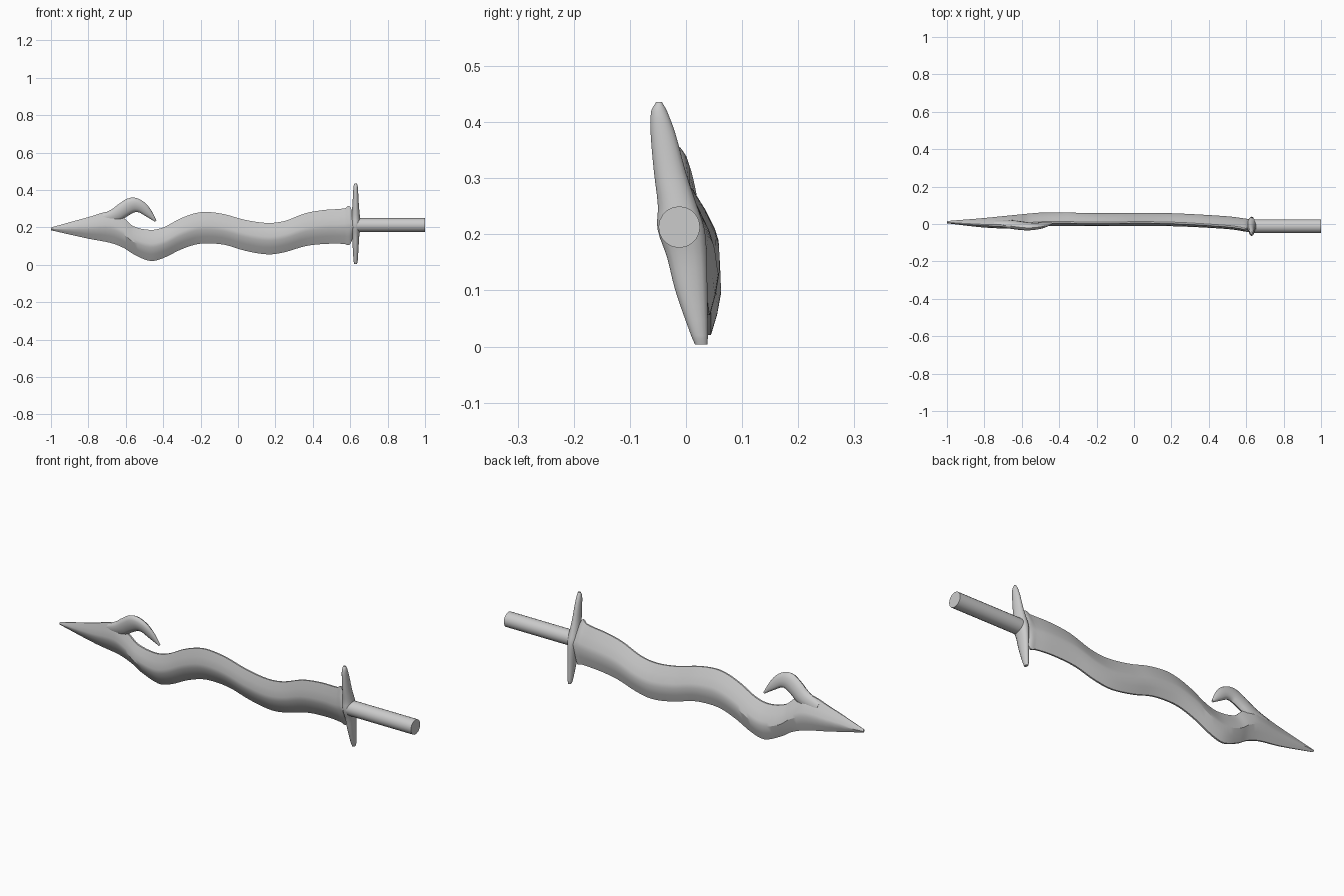
import bpy, bmesh, math
from mathutils import Vector

if "Cube" in bpy.data.objects:
    bpy.data.objects.remove(bpy.data.objects["Cube"])

steel = bpy.data.materials.new("pale_grey_steel")
steel.use_nodes = True
grey = (0.6, 0.6, 0.6, 1)
steel.diffuse_color = grey
steel.node_tree.nodes["Principled BSDF"].inputs["Base Color"].default_value = grey

TILT = -0.19  # the flat of the weapon leans: y shift per unit of height


def curve(table, t):
    """Smooth interpolation of the rows of a table over its first column."""
    last = len(table) - 1
    i = max(k for k in range(last) if table[k][0] <= t or k == 0)
    a, b = table[i], table[i + 1]
    before, after = table[max(i - 1, 0)], table[min(i + 2, last)]
    h = b[0] - a[0]
    s = min(max((t - a[0]) / h, 0), 1)
    row = []
    for p, q, r, w in zip(before[1:], a[1:], b[1:], after[1:]):
        m = (r - p) / (b[0] - before[0]) * h
        n = (w - q) / (after[0] - a[0]) * h
        row.append(q + s * m + s * s * (3 * (r - q) - 2 * m - n)
                   + s ** 3 * (2 * (q - r) + m + n))
    return row


def stations(table, steps):
    """Parameter values that divide every interval of a table."""
    for a, b in zip(table, table[1:]):
        for k in range(steps):
            yield a[0] + (b[0] - a[0]) * k / steps
    yield table[-1][0]


def loft(name, rings, angle=30):
    """Skin a row of equal rings and cap both ends."""
    bm = bmesh.new()
    loops = [[bm.verts.new(p) for p in ring] for ring in rings]
    for a, b in zip(loops, loops[1:]):
        for i in range(len(a)):
            j = (i + 1) % len(a)
            bm.faces.new((a[i], a[j], b[j], b[i]))
    bm.faces.new(loops[0])
    bm.faces.new(loops[-1])
    bmesh.ops.recalc_face_normals(bm, faces=bm.faces)
    mesh = bpy.data.meshes.new(name)
    bm.to_mesh(mesh)
    bm.free()
    obj = bpy.data.objects.new(name, mesh)
    bpy.context.collection.objects.link(obj)
    mesh.materials.append(steel)
    bpy.ops.object.select_all(action="DESELECT")
    obj.select_set(True)
    bpy.context.view_layer.objects.active = obj
    bpy.ops.object.shade_smooth_by_angle(angle=math.radians(angle))
    return obj


# Wavy blade: x, upper edge, lower edge
edges = [(-1, .2, .185), (-.8, .255, .14), (-.68, .285, .117), (-.61, .25, .09),
         (-.56, .207, .058), (-.47, .187, .021), (-.4, .2, .036), (-.31, .247, .08),
         (-.23, .276, .108), (-.165, .283, .115), (-.07, .27, .107), (.04, .24, .075),
         (.16, .224, .056), (.25, .235, .068), (.36, .276, .1), (.465, .294, .112),
         (.57, .302, .112), (.593, .316, .105), (.607, .295, .125), (.617, .26, .155),
         (.63, .255, .16)]
# x, middle y, half thickness
depth = [(-1, .01, .006), (-.8, .007, .025), (-.62, .014, .036), (-.47, .026, .036),
         (-.2, .024, .034), (.15, .025, .034), (.5, .008, .033), (.63, -.01, .034)]


def blade_ring(x):
    top, bottom = curve(edges, x)
    y, half = curve(depth, x)
    ridge = bottom + .44 * (top - bottom)
    # fraction toward the edge, fraction of the half thickness
    side = [(1, .12), (.6, .6), (.22, .93), (0, 1), (-.5, .62), (-1, .12)]
    ring = []
    for sign, rows in ((-1, side), (1, side[::-1])):
        for up, out in rows:
            z = ridge + up * ((top - ridge) if up > 0 else (ridge - bottom))
            ring.append(Vector((x, y + TILT * (z - ridge) + sign * out * half, z)))
    return ring


loft("wavy_blade", [blade_ring(x) for x in stations(edges, 4)])

# Hook behind the point: step, x, z, half width, half thickness
hook = [(0, -.74, .235, .03, .016), (1, -.66, .262, .038, .022),
        (2, -.61, .296, .04, .022), (3, -.565, .319, .041, .02),
        (4, -.52, .31, .032, .017), (5, -.48, .277, .022, .013),
        (6, -.44, .234, .005, .005)]


def hook_ring(t):
    x, z, wide, thick = curve(hook, t)
    e = .05
    ahead, behind = curve(hook, min(t + e, 6)), curve(hook, max(t - e, 0))
    along = Vector((ahead[0] - behind[0], 0, ahead[1] - behind[1])).normalized()
    across = Vector((-along.z, TILT * along.x, along.x))
    centre = Vector((x, -.013 + TILT * (z - .32), z))
    ring = []
    for k in range(12):
        a = math.tau * k / 12
        ring.append(centre + across * wide * math.cos(a)
                    + Vector((0, thick * math.sin(a), 0)))
    return ring


loft("blade_hook", [hook_ring(t) for t in stations(hook, 4)], 50)

# Leaf shaped crossguard: z, front y, back y, half thickness
guard = [(.004, .016, .038, .007), (.02, .009, .039, .011), (.1, -.019, .038, .016),
         (.16, -.034, .037, .02), (.21, -.051, .033, .027), (.25, -.05, .02, .024),
         (.31, -.057, 0, .018), (.38, -.063, -.019, .014), (.42, -.062, -.034, .011),
         (.436, -.053, -.043, .006)]


def guard_ring(z):
    front, back, half = curve(guard, z)
    ring = []
    for k in range(16):
        a = math.tau * k / 16
        ring.append(Vector((.629 + half * math.sin(a),
                            (front + back) / 2 + (back - front) / 2 * math.cos(a), z)))
    return ring


loft("crossguard", [guard_ring(z) for z in stations(guard, 3)], 50)


# Round grip
def grip_ring(x):
    return [Vector((x, -.012 + .037 * math.cos(math.tau * k / 20),
                    .213 + .037 * math.sin(math.tau * k / 20))) for k in range(20)]


loft("grip", [grip_ring(.62), grip_ring(1)])
